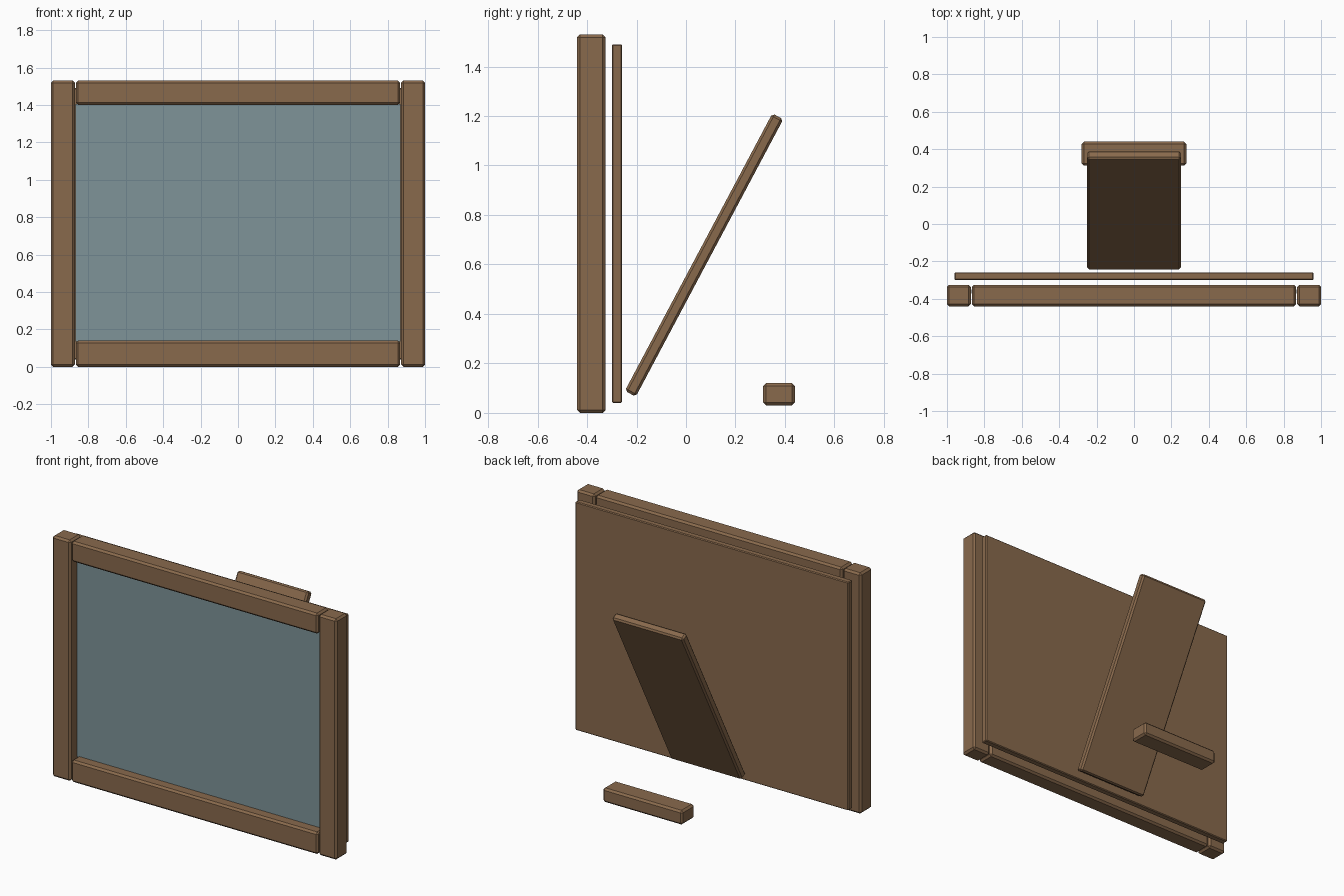
import bpy
import math

if "Cube" in bpy.data.objects:
    bpy.data.objects.remove(bpy.data.objects["Cube"])


def material(name, rgb):
    m = bpy.data.materials.new(name)
    m.diffuse_color = (*rgb, 1)
    m.use_nodes = True
    m.node_tree.nodes["Principled BSDF"].inputs["Base Color"].default_value = m.diffuse_color
    return m


wood = material("brown wood", (0.25, 0.143, 0.073))
glass = material("grey blue glass", (0.21, 0.295, 0.315))


def box(name, x, y, z, mat, bevel=0.012, tilt=0):
    """Chamfered box from its (min, max) ranges, tilted about x."""
    ranges = (x, y, z)
    bpy.ops.mesh.primitive_cube_add(size=1, location=[(a + b) / 2 for a, b in ranges])
    o = bpy.context.object
    o.name = name
    o.scale = [b - a for a, b in ranges]
    bpy.ops.object.transform_apply(location=False, rotation=False, scale=True)
    o.rotation_euler.x = tilt
    o.data.materials.append(mat)
    if bevel:
        b = o.modifiers.new("chamfer", "BEVEL")
        b.width = bevel
        b.segments = 1
    return o


# Front frame: two stiles and two rails
depth = (-0.44, -0.325)
box("left_stile", (-1, -0.872), depth, (0, 1.53), wood)
box("right_stile", (0.872, 1), depth, (0, 1.53), wood)
box("top_rail", (-0.867, 0.867), depth, (1.4, 1.53), wood)
box("bottom_rail", (-0.867, 0.867), depth, (0, 0.14), wood)

# Pane recessed in the frame
box("pane", (-0.87, 0.87), (-0.372, -0.35), (0.135, 1.405), glass, bevel=0)

# Backing board
box("back_panel", (-0.96, 0.96), (-0.30, -0.258), (0.04, 1.49), wood, bevel=0.005)

# Leaning support and its loose foot bar
cy, cz, length, thick = 0.073, 0.638, 1.27, 0.05
box("support_leg", (-0.25, 0.25), (cy - thick / 2, cy + thick / 2),
    (cz - length / 2, cz + length / 2), wood, bevel=0.01, tilt=-math.radians(28))
box("foot_bar", (-0.28, 0.28), (0.312, 0.44), (0.03, 0.12), wood)
